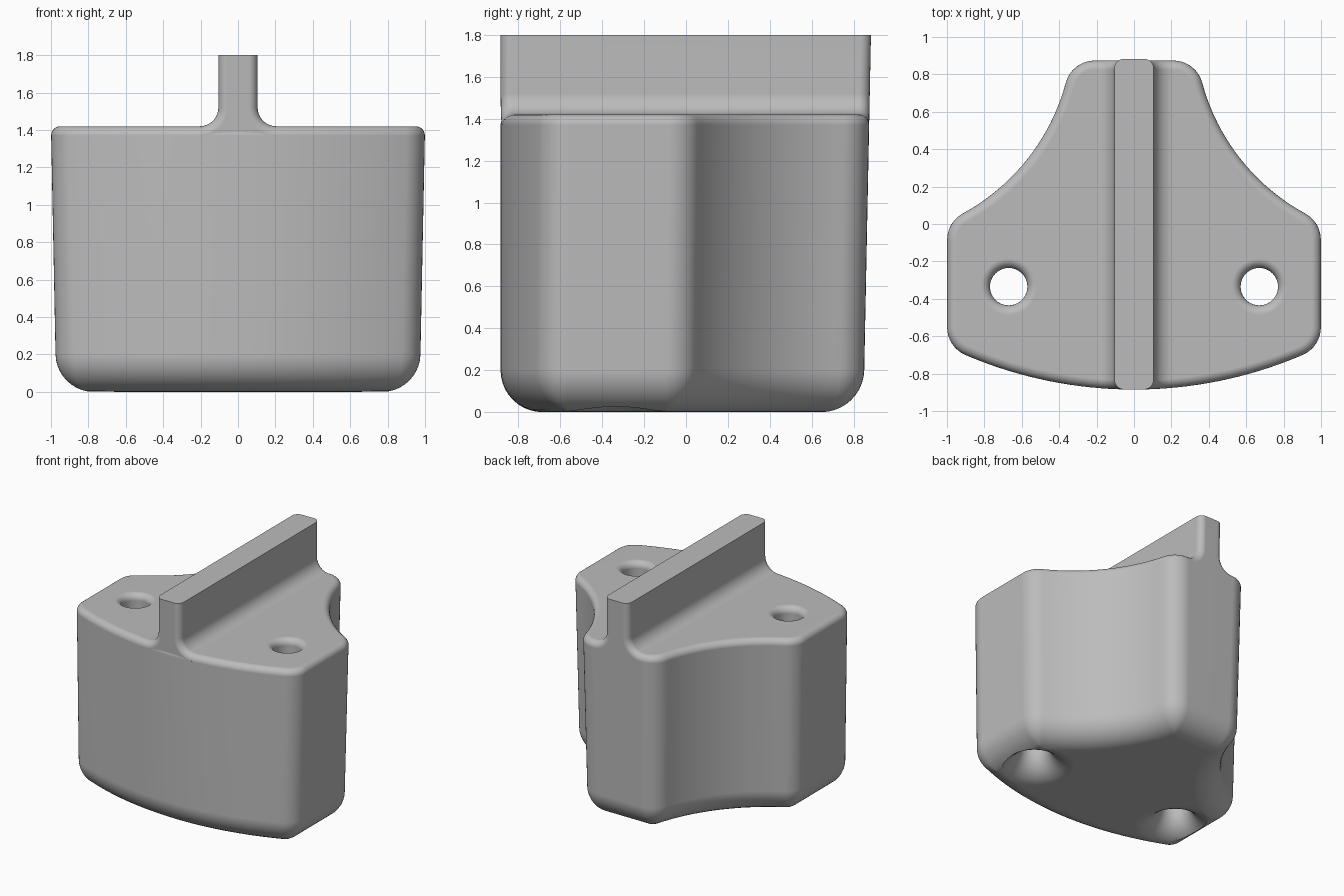
import bpy, bmesh, math
from math import sqrt, sin, cos, pi, atan2
from mathutils import Vector

if "Cube" in bpy.data.objects:
    bpy.data.objects.remove(bpy.data.objects["Cube"], do_unlink=True)

grey = bpy.data.materials.new("light_grey")
grey.use_nodes = True
colour = (0.5, 0.5, 0.5, 1)
grey.diffuse_color = colour
grey.node_tree.nodes["Principled BSDF"].inputs["Base Color"].default_value = colour

TOP = 1.42          # deck height
EDGE = 0.05         # upper edge rounding
BASE = 0.2          # lower edge rounding
DRAFT = 0.02        # taper of the sides
FRONT, FRONT_R = Vector((0, 1.405)), 2.29      # bowed front
SCOOP, SCOOP_R = Vector((1.457, 1.049)), 1.13  # hollow rear flanks
BACK = 0.875


def arc(centre, radius, a, b, n):
    return [centre + radius * Vector((cos(a + (b - a) * i / n), sin(a + (b - a) * i / n)))
            for i in range(n + 1)]


def angle(v):
    return atan2(v.y, v.x)


def loft(name, rings):
    """Skin closed rings of equal length and cap both ends."""
    bm = bmesh.new()
    loops = [[bm.verts.new(p) for p in ring] for ring in rings]
    for a, b in zip(loops, loops[1:]):
        for i in range(len(a)):
            j = (i + 1) % len(a)
            bm.faces.new((a[i], a[j], b[j], b[i]))
    bm.faces.new(loops[0])
    bm.faces.new(loops[-1])
    bmesh.ops.recalc_face_normals(bm, faces=bm.faces)
    mesh = bpy.data.meshes.new(name)
    bm.to_mesh(mesh)
    bm.free()
    mesh.materials.append(grey)
    obj = bpy.data.objects.new(name, mesh)
    bpy.context.collection.objects.link(obj)
    return obj


def select(obj):
    bpy.ops.object.select_all(action='DESELECT')
    obj.select_set(True)
    bpy.context.view_layer.objects.active = obj


def finish(obj):
    select(obj)
    bpy.ops.object.shade_smooth_by_angle(angle=math.radians(32))
    mod = obj.modifiers.new("weighted_normals", 'WEIGHTED_NORMAL')
    mod.keep_sharp = True


def outline(inset, z):
    """Plan of the body, moved inwards, with rounded corners."""
    r = max(0.16 - inset, 0.01)
    taper = DRAFT * (TOP - z)
    e = inset + r
    x, y = 1 - e - taper, BACK - e - taper
    rf, rs = FRONT_R - e, SCOOP_R + e + taper
    q1 = Vector((x, FRONT.y - sqrt(rf ** 2 - x ** 2)))
    q2 = Vector((x, SCOOP.y - sqrt(rs ** 2 - (SCOOP.x - x) ** 2)))
    q3 = Vector((SCOOP.x - sqrt(rs ** 2 - (SCOOP.y - y) ** 2), y))
    a1, a2, a3 = angle(q1 - FRONT), angle(SCOOP - q2), angle(SCOOP - q3)
    half = arc(FRONT, rf + r, -pi / 2, a1, 16)
    half += arc(q1, r, a1, 0, 8)[1:]
    half += arc(q2, r, 0, a2, 8)
    half += arc(SCOOP, rs - r, a2 - pi, a3 - pi, 20)[1:]
    half += arc(q3, r, a3, pi / 2, 8)[1:]
    mirrored = [Vector((-p.x, p.y)) for p in reversed(half[1:])]
    return [(p.x, p.y, z) for p in half + mirrored]


# Body: rounded base, tapered walls, small rounding at the deck
N = 10
levels = [(BASE * (1 - sin(pi / 2 * i / N)), BASE * (1 - cos(pi / 2 * i / N)))
          for i in range(N + 1)]
levels += [(EDGE * (1 - cos(pi / 2 * i / 6)), TOP - EDGE + EDGE * sin(pi / 2 * i / 6))
           for i in range(7)]
body = loft("body", [outline(d, z) for d, z in levels])

# Two vertical holes, flared at the base and softened at the deck
bore = 0.1
profile = [(bore + BASE, -0.1)]
profile += [(bore + BASE * (1 - sin(pi / 2 * i / N)), BASE * (1 - cos(pi / 2 * i / N)))
            for i in range(N + 1)]
profile += [(bore + EDGE * (1 - cos(pi / 2 * i / 6)), TOP - EDGE + EDGE * sin(pi / 2 * i / 6))
            for i in range(7)]
profile.append((bore + EDGE, TOP + 0.1))
for side in ("left", "right"):
    x = 0.67 if side == "left" else -0.67
    cutter = loft(side + "_hole_cutter", [
        [(x + r * cos(2 * pi * k / 40), -0.335 + r * sin(2 * pi * k / 40), z) for k in range(40)]
        for r, z in profile])
    cutter.hide_render = True
    mod = body.modifiers.new("hole", 'BOOLEAN')
    mod.operation = 'DIFFERENCE'
    mod.solver = 'EXACT'
    mod.object = cutter
    select(body)
    bpy.ops.object.modifier_apply(modifier=mod.name)
    bpy.data.objects.remove(cutter, do_unlink=True)
finish(body)

# Rail: filleted cross-section swept front to back, rounded at both ends
HALF, FILLET, RAIL_TOP = 0.105, 0.1, 1.8


def section(depth, erode, rear):
    centre = Vector((HALF + FILLET, TOP + FILLET))
    half = [Vector((centre.x, TOP - EDGE - 0.01))]
    half += arc(centre, FILLET + erode, -pi / 2, -pi, 10)
    half.append(Vector((HALF - erode, RAIL_TOP)))
    pts = half + [Vector((-p.x, p.y)) for p in reversed(half)]
    ring = []
    for p in pts:
        if rear:
            y = BACK - DRAFT * (TOP - p.y) - depth
        else:
            y = FRONT.y - sqrt(FRONT_R ** 2 - p.x ** 2) + depth
        ring.append((p.x, y, p.y))
    return ring


steps = [(EDGE * (1 - cos(pi / 2 * i / 6)), EDGE * (1 - sin(pi / 2 * i / 6))) for i in range(7)]
rail = loft("rail", [section(d, e, False) for d, e in steps]
            + [section(d, e, True) for d, e in reversed(steps)])
finish(rail)
